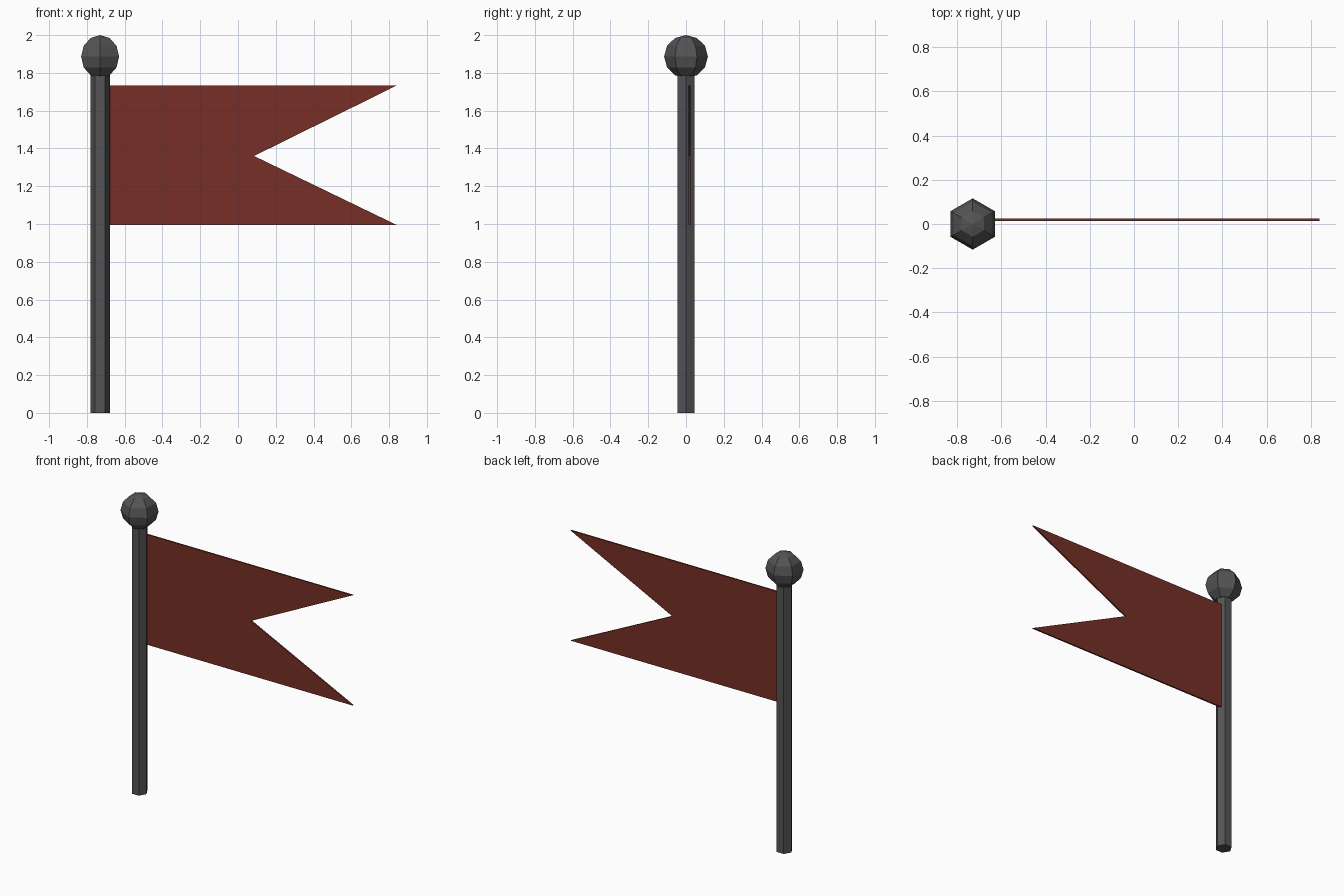
import bpy, bmesh, math
from mathutils import Matrix, Vector

if "Cube" in bpy.data.objects:
    bpy.data.objects.remove(bpy.data.objects["Cube"])

POLE_X = -0.73


def material(name, rgb):
    m = bpy.data.materials.new(name)
    m.diffuse_color = (*rgb, 1)
    m.use_nodes = True
    m.node_tree.nodes["Principled BSDF"].inputs["Base Color"].default_value = m.diffuse_color
    return m


def add_object(name, bm, mat):
    bmesh.ops.recalc_face_normals(bm, faces=bm.faces)
    mesh = bpy.data.meshes.new(name)
    bm.to_mesh(mesh)
    bm.free()
    mesh.materials.append(mat)
    obj = bpy.data.objects.new(name, mesh)
    bpy.context.collection.objects.link(obj)
    return obj


def prism(profile, axis):
    """Extrude a closed outline along a vector."""
    bm = bmesh.new()
    face = bm.faces.new([bm.verts.new(p) for p in profile])
    ext = bmesh.ops.extrude_face_region(bm, geom=[face], use_keep_orig=True)
    verts = [v for v in ext["geom"] if isinstance(v, bmesh.types.BMVert)]
    bmesh.ops.translate(bm, verts=verts, vec=Vector(axis))
    return bm


metal = material("dark grey metal", (0.088, 0.088, 0.092))
cloth = material("dark red cloth", (0.18, 0.028, 0.019))

# Six-sided pole with corners facing +x and -x
hexagon = [(POLE_X + 0.052 * math.cos(i * math.pi / 3),
            0.052 * math.sin(i * math.pi / 3), 0) for i in range(6)]
add_object("pole", prism(hexagon, (0, 0, 1.82)), metal)

# Low-poly ball on top
ball = bmesh.new()
bmesh.ops.create_uvsphere(ball, u_segments=6, v_segments=6, radius=1)
bmesh.ops.transform(ball, verts=ball.verts,
                    matrix=Matrix.Translation((POLE_X, 0, 1.886))
                    @ Matrix.Diagonal((0.116, 0.116, 0.114, 1)))
add_object("ball_finial", ball, metal)

# Swallow-tailed flag, thin plate entering the pole
outline = [(POLE_X, 0.995), (0.84, 0.995), (0.085, 1.36), (0.84, 1.733), (POLE_X, 1.733)]
add_object("flag", prism([(x, 0.013, z) for x, z in outline], (0, 0.011, 0)), cloth)
